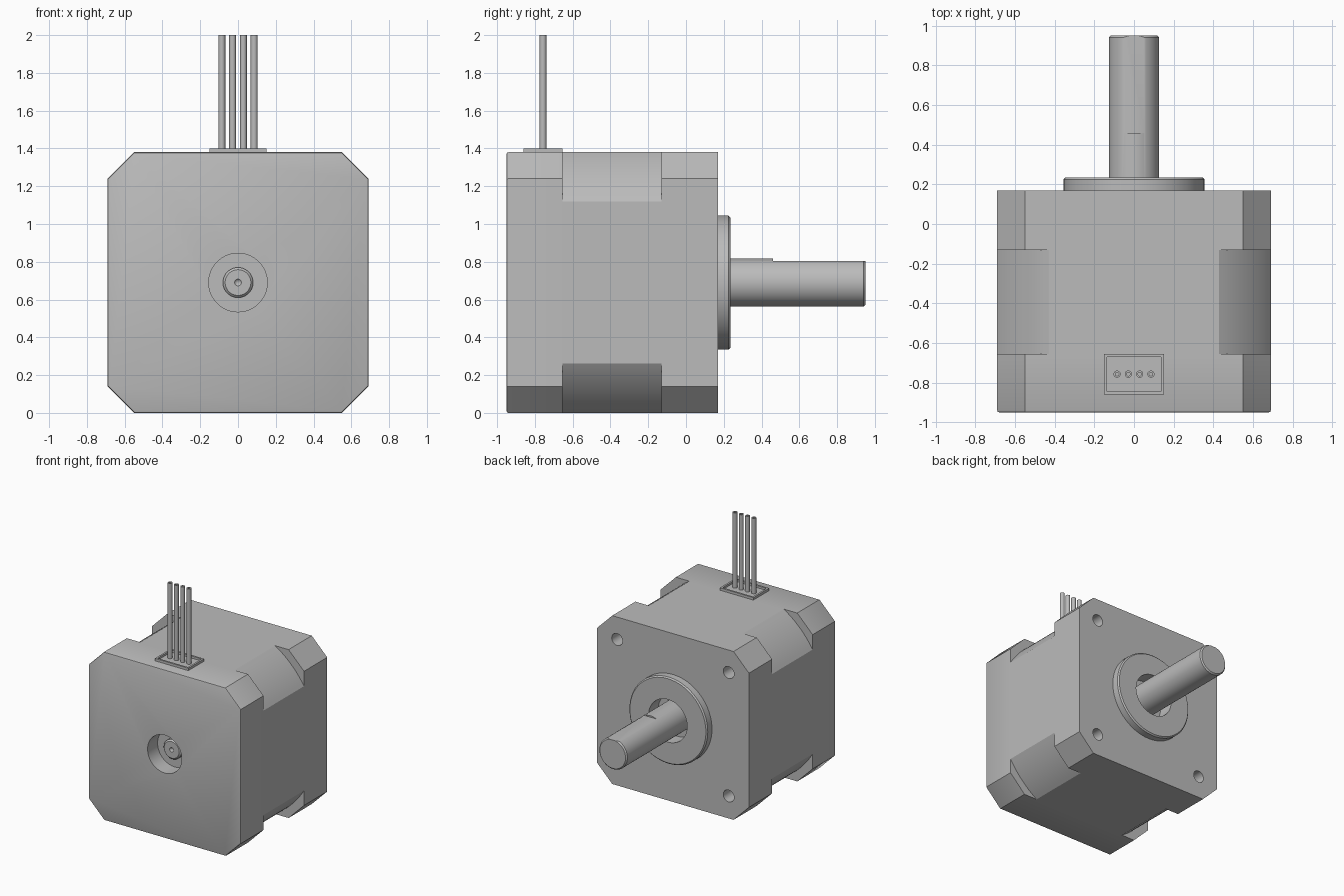
import bpy, bmesh, math
from mathutils import Matrix, Vector

cube = bpy.data.objects.get("Cube")
if cube:
    bpy.data.objects.remove(cube, do_unlink=True)

HALF, CZ = 0.69, 0.69            # half width of the square case, shaft axis height
BACK, MID0, MID1, FACE = -0.95, -0.655, -0.13, 0.17

grey = bpy.data.materials.new("plain grey")
grey.use_nodes = True
COLOUR = (0.5, 0.5, 0.5, 1)
grey.diffuse_color = COLOUR
grey.node_tree.nodes["Principled BSDF"].inputs["Base Color"].default_value = COLOUR


def finish(name, bm):
    bmesh.ops.recalc_face_normals(bm, faces=bm.faces)
    mesh = bpy.data.meshes.new(name)
    bm.to_mesh(mesh)
    bm.free()
    mesh.materials.append(grey)
    obj = bpy.data.objects.new(name, mesh)
    bpy.context.collection.objects.link(obj)
    return obj


def smooth(obj, angle=30):
    bpy.ops.object.select_all(action='DESELECT')
    obj.select_set(True)
    bpy.context.view_layer.objects.active = obj
    bpy.ops.object.shade_smooth_by_angle(angle=math.radians(angle))


def prism(name, outline, y0, y1, bevel_back=0):
    """Extrude an x/z outline (centred on the shaft axis) along y."""
    bm = bmesh.new()
    face = bm.faces.new([bm.verts.new((x, y0, z + CZ)) for x, z in outline])
    ext = bmesh.ops.extrude_face_region(bm, geom=[face])["geom"]
    bmesh.ops.translate(bm, verts=[v for v in ext if isinstance(v, bmesh.types.BMVert)],
                        vec=(0, y1 - y0, 0))
    if bevel_back:
        edges = [e for e in bm.edges if all(abs(v.co.y - y0) < 1e-5 for v in e.verts)]
        bmesh.ops.bevel(bm, geom=edges, offset=bevel_back, segments=2,
                        profile=0.5, affect='EDGES')
    return finish(name, bm)


def lathe(name, profile, axis='Y', origin=(0, 0, CZ), steps=64):
    """Spin (radius, distance) points around the y or z axis."""
    bm = bmesh.new()
    place = (lambda r, d: (r, d, 0)) if axis == 'Y' else (lambda r, d: (r, 0, d))
    verts = [bm.verts.new(place(r, d)) for r, d in profile]
    edges = [bm.edges.new(pair) for pair in zip(verts, verts[1:])]
    turn = (0, 1, 0) if axis == 'Y' else (0, 0, 1)
    bmesh.ops.spin(bm, geom=verts + edges, cent=(0, 0, 0), axis=turn,
                   angle=2 * math.pi, steps=steps)
    bmesh.ops.remove_doubles(bm, verts=bm.verts, dist=1e-5)
    bmesh.ops.translate(bm, verts=bm.verts, vec=origin)
    return finish(name, bm)


def box(name, lo, hi):
    bm = bmesh.new()
    lo, hi = Vector(lo), Vector(hi)
    bmesh.ops.create_cube(bm, size=1, matrix=Matrix.Translation((lo + hi) / 2)
                          @ Matrix.Diagonal((*(hi - lo), 1)))
    return finish(name, bm)


def cut(obj, cutters):
    """Subtract the cutters, bake the result and discard them."""
    for c in cutters:
        mod = obj.modifiers.new("cut", 'BOOLEAN')
        mod.operation, mod.solver, mod.object = 'DIFFERENCE', 'EXACT', c
    graph = bpy.context.evaluated_depsgraph_get()
    mesh = bpy.data.meshes.new_from_object(obj.evaluated_get(graph))
    obj.modifiers.clear()
    obj.data = mesh
    for c in cutters:
        bpy.data.objects.remove(c, do_unlink=True)


def bore(radius, y0, y1, x=0, z=0, steps=64):
    return lathe("cutter", [(0, y0), (radius, y0), (radius, y1), (0, y1)],
                 origin=(x, 0, CZ + z), steps=steps)


# Case outlines: chamfered end plates, circle-trimmed centre stack
C = 0.55
chamfered = [(-C, -HALF), (C, -HALF), (HALF, -C), (HALF, C),
             (C, HALF), (-C, HALF), (-HALF, C), (-HALF, -C)]
R = 0.812
start = math.acos(HALF / R)
rounded = []
for quarter in range(4):
    for i in range(13):
        a = quarter * math.pi / 2 + start + (math.pi / 2 - 2 * start) * i / 12
        rounded.append((R * math.cos(a), R * math.sin(a)))

# Rear plate with shaft recess
rear_plate = prism("rear_plate", chamfered, BACK, MID0, bevel_back=0.01)
cut(rear_plate, [bore(0.155, BACK - 0.1, BACK + 0.13)])
smooth(rear_plate)

# Centre stack
smooth(prism("centre_stack", rounded, MID0, MID1))

# Face plate with four screw holes and the bearing bore
face_plate = prism("face_plate", chamfered, MID1, FACE)
holes = [bore(0.049, FACE - 0.15, FACE + 0.1, sx * 0.506, sz * 0.506, 24)
         for sx in (-1, 1) for sz in (-1, 1)]
cut(face_plate, holes + [bore(0.175, FACE - 0.06, FACE + 0.1)])
smooth(face_plate)

# Rear shaft end with a centre dimple
smooth(lathe("rear_shaft_end", [(0, -0.84), (0.018, -0.86), (0.068, -0.86),
                                (0.08, -0.848), (0.08, -0.815)]))

# Raised pilot ring around the shaft
smooth(lathe("pilot_ring", [(0.175, FACE), (0.175, 0.235), (0.345, 0.235),
                            (0.355, 0.225), (0.355, FACE - 0.002), (0.175, FACE - 0.002)]))

# Output shaft with a flat on its top
shaft = lathe("output_shaft", [(0, 0.1), (0.127, 0.1), (0.127, 0.94),
                               (0.117, 0.95), (0, 0.95)])
cut(shaft, [box("cutter", (-0.2, 0.46, CZ + 0.115), (0.2, 1.1, CZ + 0.3))])
smooth(shaft)

# Wire socket: shallow open frame
socket = box("wire_socket", (-0.152, -0.86, 1.37), (0.152, -0.655, 1.40))
cut(socket, [box("cutter", (-0.137, -0.845, 1.383), (0.137, -0.67, 1.5))])

# Four upright wires with hollow ends
for i in range(4):
    smooth(lathe(f"wire_{i + 1}", [(0.018, 1.375), (0.018, 2.0), (0.009, 2.0),
                                   (0.009, 1.98), (0, 1.98)],
                 axis='Z', origin=((i - 1.5) * 0.057, -0.757, 0), steps=20))
